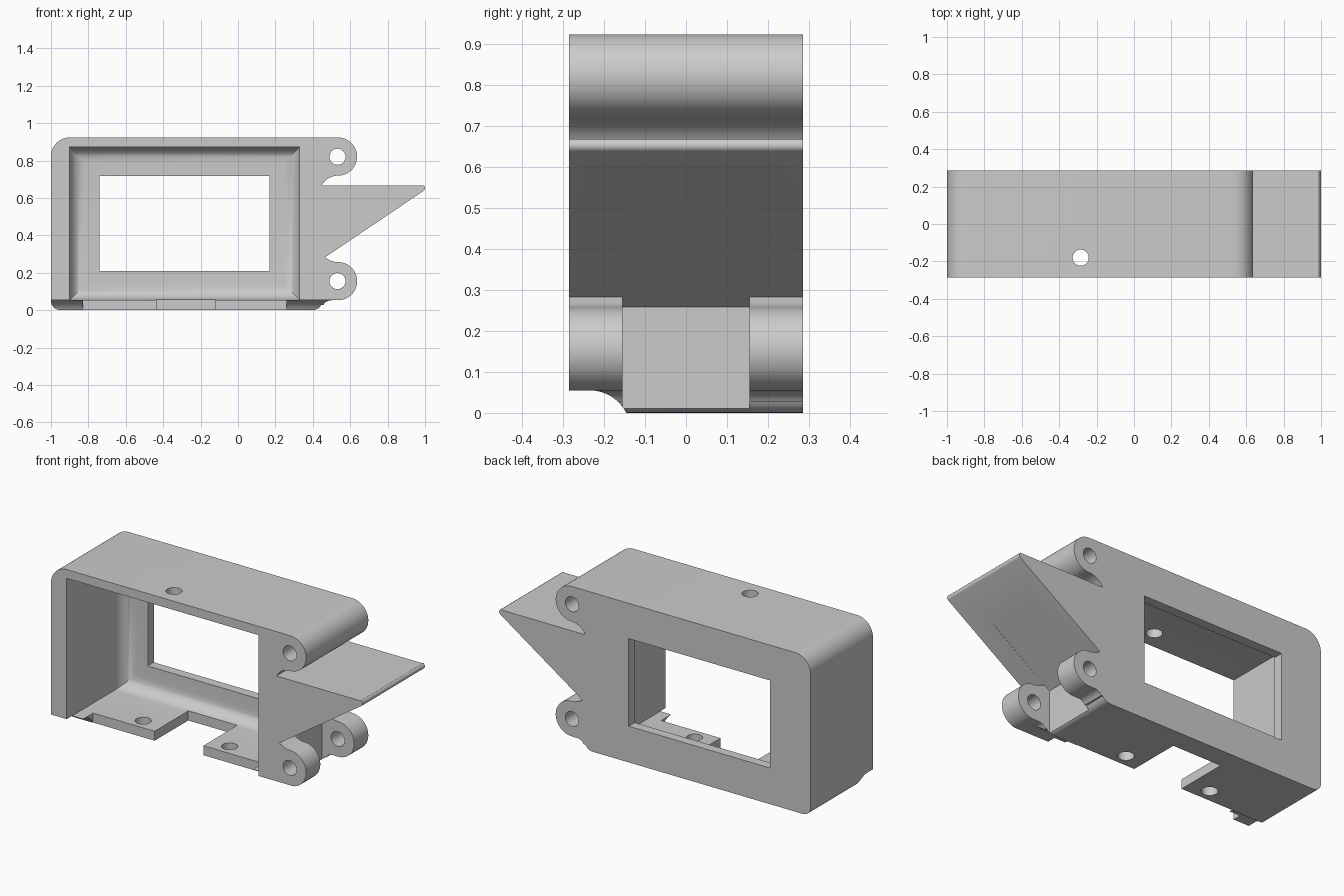
import bpy, bmesh
from math import sin, cos, pi, radians

if "Cube" in bpy.data.objects:
    bpy.data.objects.remove(bpy.data.objects["Cube"])

HALF = 0.285      # half depth of the housing
LUG_X, LUG_LOW, LUG_HIGH, LUG_R = 0.535, 0.155, 0.82, 0.102
HOLE_R = 0.043

grey = bpy.data.materials.new("plain grey")
grey.use_nodes = True
grey.diffuse_color = (0.6, 0.6, 0.6, 1)
grey.node_tree.nodes["Principled BSDF"].inputs["Base Color"].default_value = (0.6, 0.6, 0.6, 1)


def arc(cx, cz, r, start, end, n=12):
    steps = [radians(start + (end - start) * i / n) for i in range(n + 1)]
    return [(cx + r * cos(a), cz + r * sin(a)) for a in steps]


def make(name, bm):
    bmesh.ops.recalc_face_normals(bm, faces=bm.faces)
    mesh = bpy.data.meshes.new(name)
    bm.to_mesh(mesh)
    bm.free()
    ob = bpy.data.objects.new(name, mesh)
    ob.data.materials.append(grey)
    bpy.context.collection.objects.link(ob)
    return ob


def prism(name, points, axis, low, high):
    """Extrude a profile along y (points are x, z), x (y, z) or z (x, y)."""
    place = {"x": lambda a, b: (low, a, b),
             "y": lambda a, b: (a, low, b),
             "z": lambda a, b: (a, b, low)}[axis]
    bm = bmesh.new()
    face = bm.faces.new([bm.verts.new(place(a, b)) for a, b in points])
    new = bmesh.ops.extrude_face_region(bm, geom=[face])["geom"]
    move = [(high - low) if axis == k else 0 for k in "xyz"]
    bmesh.ops.translate(bm, vec=move, verts=[v for v in new if isinstance(v, bmesh.types.BMVert)])
    return make(name, bm)


def box(name, x0, x1, y0, y1, z0, z1):
    return prism(name, [(x0, z0), (x1, z0), (x1, z1), (x0, z1)], "y", y0, y1)


def circle(a, b, r=HOLE_R):
    return arc(a, b, r, 0, 360, 32)[:-1]


# Housing outline with two lugs and a pointed fin
outline = (
    arc(-0.95, 0.05, 0.05, 270, 180, 8)
    + arc(-0.9, 0.823, 0.1, 180, 90)
    + arc(LUG_X, LUG_HIGH + 0.001, LUG_R, 90, -90, 24)
    + arc(0.535, 0.619, 0.1, 95, 152, 8)
    + [(0.985, 0.666)] + arc(0.983, 0.652, 0.017, 70, -55, 6)
    + [(0.465, 0.282)]
    + arc(0.535, 0.357, 0.1, 238, 265, 5)
    + arc(LUG_X, LUG_LOW, LUG_R, 90, -90, 24)
    + arc(0.5, 0.003, 0.05, 95, 150, 6)
    + arc(0.4, 0.05, 0.05, -25, -90, 6)
)
housing = prism("housing", outline, "y", -HALF, HALF)

# Cavity open to the front, rounded where it meets the back wall
cavity = box("cavity_cutter", -0.9, 0.33, -0.5, 0.23, 0.055, 0.872)
bm = bmesh.new()
bm.from_mesh(cavity.data)
back = [e for e in bm.edges if all(v.co.y > 0.2 for v in e.verts)]
bmesh.ops.bevel(bm, geom=back, offset=0.08, segments=8, profile=0.5, affect="EDGES")
bm.to_mesh(cavity.data)
bm.free()

cutters = [
    cavity,
    box("window_cutter", -0.74, 0.168, 0, 0.5, 0.21, 0.718),
    # Shortened floor with curved feet on the side walls
    prism("foot_cutter", [(-0.5, -0.1), (-0.143, -0.1)]
          + arc(-0.235, -0.045, 0.1, 26, 90, 10) + [(-0.5, 0.055)], "x", -1.5, 1.5),
    box("floor_front_cutter", -0.83, 0.26, -0.5, -0.143, -0.1, 0.058),
    box("floor_notch_cutter", -0.435, -0.122, -0.3, 0.165, -0.1, 0.06),
    # Gap between the halves of the lower lug
    prism("lug_gap_cutter", [(0.43, -0.1), (0.8, -0.1), (0.8, 0.51), (0.43, 0.258)],
          "y", -0.155, 0.155),
    prism("top_hole_cutter", circle(-0.285, -0.18), "z", 0.6, 1.2),
]
for x in (-0.56, -0.005):
    cutters.append(prism("floor_hole_cutter", circle(x, -0.07), "z", -0.2, 0.15))
for z in (LUG_LOW, LUG_HIGH):
    cutters.append(prism("lug_hole_cutter", circle(LUG_X - 0.003, z), "y", -0.5, 0.5))

bpy.context.view_layer.objects.active = housing
for cutter in cutters:
    cutter.hide_render = True
    mod = housing.modifiers.new("cut", "BOOLEAN")
    mod.operation = "DIFFERENCE"
    mod.solver = "EXACT"
    mod.object = cutter
    bpy.ops.object.modifier_apply(modifier=mod.name)
    bpy.data.objects.remove(cutter)

# Smooth rounded edges, keep the rest crisp
for ob in bpy.context.selected_objects:
    ob.select_set(False)
housing.select_set(True)
bpy.ops.object.shade_smooth_by_angle(angle=radians(25))
